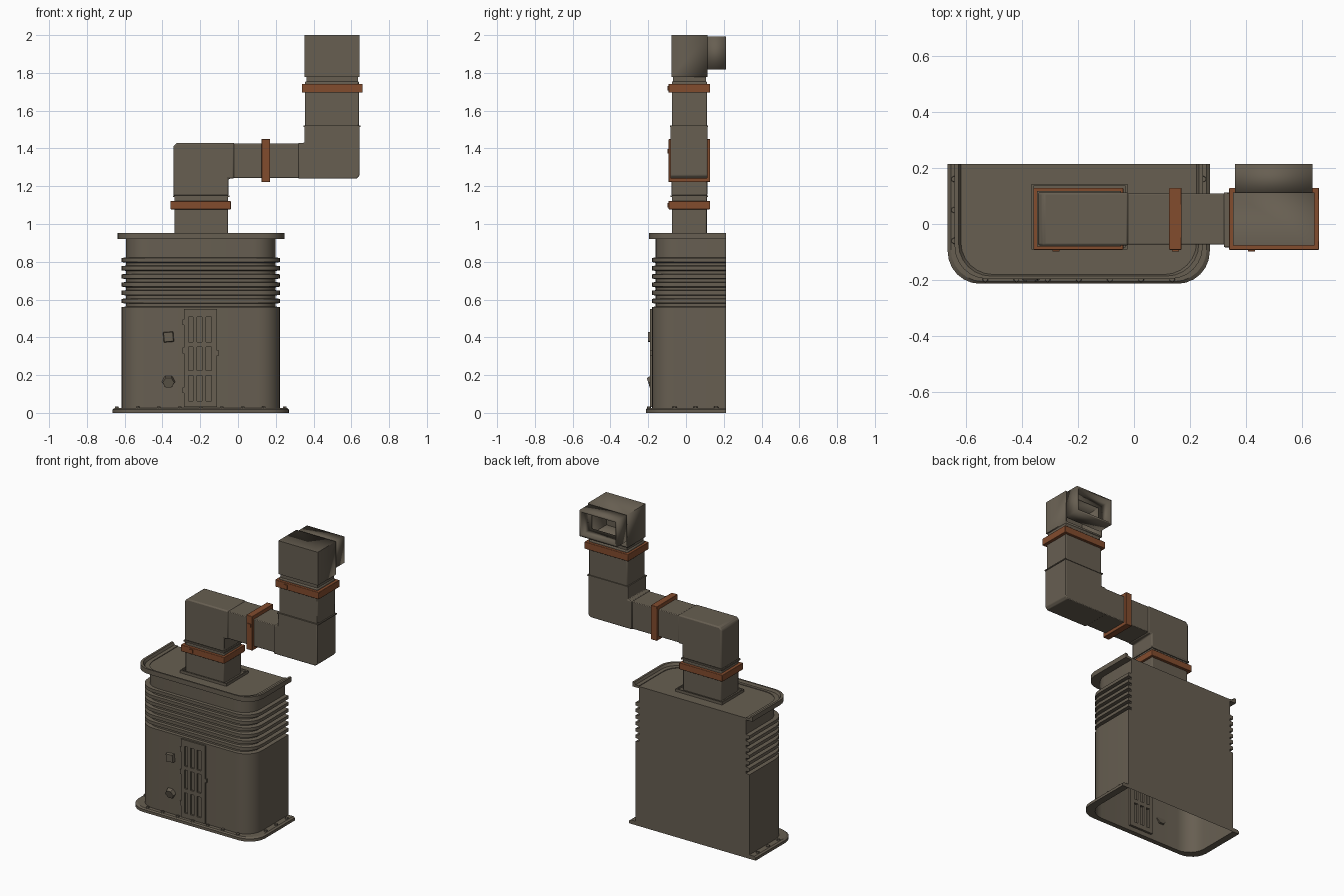
import bpy, bmesh, math
from mathutils import Matrix

if "Cube" in bpy.data.objects:
    bpy.data.objects.remove(bpy.data.objects["Cube"])


def material(name, rgb):
    m = bpy.data.materials.new(name)
    m.diffuse_color = (*rgb, 1)
    m.use_nodes = True
    m.node_tree.nodes["Principled BSDF"].inputs["Base Color"].default_value = m.diffuse_color
    return m


STEEL = material("dull_steel", (0.135, 0.113, 0.083))
RUST = material("rusty_strap", (0.225, 0.072, 0.027))
BACK = 0.213


def finish(name, bm, mat=STEEL, bevel=0):
    bmesh.ops.recalc_face_normals(bm, faces=bm.faces)
    me = bpy.data.meshes.new(name)
    bm.to_mesh(me)
    bm.free()
    me.materials.append(mat)
    ob = bpy.data.objects.new(name, me)
    bpy.context.collection.objects.link(ob)
    if bevel:
        mod = ob.modifiers.new("bevel", 'BEVEL')
        mod.width, mod.segments = bevel, 2
        mod.limit_method, mod.angle_limit = 'ANGLE', math.radians(40)
    return ob


def prism(name, pts, y0, y1, mat=STEEL, bevel=0):
    """Outline in x,z pushed along y."""
    bm = bmesh.new()
    a = [bm.verts.new((x, y0, z)) for x, z in pts]
    b = [bm.verts.new((x, y1, z)) for x, z in pts]
    bm.faces.new(a)
    bm.faces.new(b[::-1])
    for i in range(len(pts)):
        j = (i + 1) % len(pts)
        bm.faces.new((a[i], a[j], b[j], b[i]))
    return finish(name, bm, mat, bevel)


def box(name, x0, x1, y0, y1, z0, z1, mat=STEEL, bevel=0):
    return prism(name, [(x0, z0), (x1, z0), (x1, z1), (x0, z1)], y0, y1, mat, bevel)


def open_box(name, x0, x1, y0, y1, z0, z1, open_ys, wall):
    """Hollow box with its faces at the given y positions left open."""
    ob = box(name, x0, x1, y0, y1, z0, z1)
    bm = bmesh.new()
    bm.from_mesh(ob.data)
    gone = [f for f in bm.faces if any(abs(f.calc_center_median().y - y) < 1e-4 for y in open_ys)]
    bmesh.ops.delete(bm, geom=gone, context='FACES')
    bm.to_mesh(ob.data)
    bm.free()
    mod = ob.modifiers.new("wall", 'SOLIDIFY')
    mod.thickness, mod.offset = wall, -1
    return ob


def outline(off, r=0.115, n=6):
    """Flat-backed plan with two rounded front corners."""
    cx, hw, yf = -0.197, 0.42 + off, -0.18 - 0.7 * off
    right = [(hw - r + r * math.sin(k * math.pi / 2 / n), yf + r - r * math.cos(k * math.pi / 2 / n))
             for k in range(n + 1)] + [(hw, BACK)]
    return [(cx - x, y) for x, y in right[::-1]] + [(cx + x, y) for x, y in right]


def u_shell(name, section, closed):
    """Sweep a (z, offset) section round the flat-backed plan."""
    bm = bmesh.new()
    rows = [[bm.verts.new((x, y, z)) for x, y in outline(off)] for z, off in section]
    pairs = list(zip(rows, rows[1:])) + ([(rows[-1], rows[0])] if closed else [])
    for a, b in pairs:
        for i in range(len(a) - 1):
            bm.faces.new((a[i], a[i + 1], b[i + 1], b[i]))
    if closed:
        bm.faces.new([r[0] for r in rows])
        bm.faces.new([r[-1] for r in rows])
    else:
        bm.faces.new([r[0] for r in rows] + [r[-1] for r in rows[::-1]])
        bm.faces.new(rows[-1])
    return finish(name, bm)


def bolt(name, x, y, z, r, depth, sides, axis, turn=0, tilt=0):
    bm = bmesh.new()
    bmesh.ops.create_cone(bm, cap_ends=True, segments=sides, radius1=r, radius2=r * 0.85, depth=depth)
    m = Matrix.Translation((x, y, z))
    if axis == 'Y':
        m = m @ Matrix.Rotation(math.pi / 2 + tilt, 4, 'X')
    bm.transform(m @ Matrix.Rotation(turn, 4, 'Z'))
    return finish(name, bm)


# Cabinet with ribbed band, open underneath
profile = [(0.0, 0), (0.56, 0)]
step = 0.26 / 6
for i in range(6):
    z = 0.56 + step * i
    profile += [(z + 0.003, -0.025), (z + 0.018, -0.025), (z + 0.022, 0), (z + step, 0)]
profile += [(0.823, -0.025), (0.932, -0.025)]
u_shell("cabinet", profile, False)
u_shell("base_flange", [(0, 0), (0, 0.047), (0.018, 0.047), (0.026, 0.036), (0.026, 0)], True)
u_shell("top_rim", [(0.92, -0.025), (0.92, 0.022), (0.952, 0.022), (0.952, 0.008),
                    (0.936, 0), (0.936, -0.025)], True)

# Flange bolts
for i in range(7):
    bolt("flange_bolt", -0.53 + 0.111 * i, -0.196, 0.028, 0.012, 0.014, 6, 'Z')
for x in (-0.641, 0.247):
    for y in (-0.06, 0.05, 0.16):
        bolt("flange_bolt", x, y, 0.028, 0.012, 0.014, 6, 'Z')

# Vent grille: uprights and cross bars
VX, VZ = (-0.287, -0.11), (0.03, 0.55)
for x0, x1 in ((-0.287, -0.263), (-0.238, -0.218), (-0.19, -0.17), (-0.141, -0.11)):
    box("vent_upright", x0, x1, -0.191, -0.165, *VZ)
for z0, z1 in ((0.03, 0.062), (0.198, 0.225), (0.35, 0.375), (0.507, 0.55)):
    box("vent_crossbar", *VX, -0.191, -0.165, z0, z1)
box("vent_latch", -0.11, -0.1, -0.19, -0.178, 0.305, 0.33)
for z in (0.12, 0.33, 0.48):
    box("vent_hinge", -0.295, -0.287, -0.19, -0.178, z - 0.015, z + 0.015)

# Control knobs
bolt("upper_knob", -0.368, -0.186, 0.402, 0.04, 0.028, 4, 'Y', math.radians(50))
bolt("lower_knob", -0.368, -0.188, 0.163, 0.036, 0.024, 6, 'Y', math.radians(30), 0.3)

# Collar frame around the duct foot
box("duct_collar", -0.366, -0.023, -0.09, 0.143, 0.93, 0.938)
for x in (-0.366, -0.031):
    box("collar_side", x, x + 0.008, -0.09, 0.143, 0.93, 0.95)
for y in (-0.09, 0.135):
    box("collar_edge", -0.366, -0.023, y, y + 0.008, 0.93, 0.95)

# Duct run
Y0, Y1 = -0.077, 0.113
box("lower_duct", -0.337, -0.053, Y0 + 0.003, Y1 - 0.003, 0.93, 1.16, bevel=0.006)
box("lower_duct_lip", -0.345, -0.046, Y0 - 0.004, Y1 + 0.004, 1.142, 1.152)
prism("lower_elbow", [(-0.342, 1.15), (-0.342, 1.412), (-0.324, 1.43), (-0.02, 1.43), (-0.02, 1.24),
                      (-0.05, 1.24), (-0.05, 1.15)], Y0, Y1, bevel=0.008)
box("cross_duct", -0.025, 0.325, Y0 + 0.004, Y1 - 0.004, 1.244, 1.426, bevel=0.004)
prism("upper_elbow", [(0.32, 1.24), (0.32, 1.43), (0.352, 1.43), (0.352, 1.52), (0.643, 1.52),
                      (0.643, 1.256), (0.628, 1.24)], Y0 - 0.006, Y1, bevel=0.005)
box("upper_elbow_lip", 0.348, 0.648, Y0 - 0.008, Y1 + 0.004, 1.514, 1.521)
box("upper_duct", 0.355, 0.64, Y0 + 0.002, Y1 - 0.002, 1.51, 1.755, bevel=0.006)
box("neck", 0.362, 0.634, Y0 + 0.008, Y1 - 0.008, 1.75, 1.785)

# Outlet head, open to the back
open_box("outlet_head", 0.352, 0.643, Y0, Y1, 1.778, 2.0, (Y1,), 0.012)
open_box("outlet_spout", 0.36, 0.636, Y1 - 0.01, BACK, 1.818, 1.993, (Y1 - 0.01, BACK), 0.018)


# Straps round the duct
def strap(name, x0, x1, z0, z1, upright):
    box(name, x0, x1, -0.092, 0.128, z0, z1, RUST, 0.003)
    cx, cz = (x0 + x1) / 2, (z0 + z1) / 2
    dx, dz = (0, 0.05) if upright else (-0.08, 0)
    box(name + "_tab", cx + dx - 0.012, cx + dx + 0.012, -0.098, -0.09,
        cz + dz - 0.012, cz + dz + 0.012, RUST)


strap("lower_strap", -0.358, -0.038, 1.078, 1.122, False)
strap("cross_strap", 0.125, 0.17, 1.222, 1.45, True)
strap("upper_strap", 0.338, 0.66, 1.695, 1.742, False)

# Smooth the rounded cabinet corners, keep creases sharp
bpy.ops.object.select_all(action='SELECT')
bpy.context.view_layer.objects.active = bpy.data.objects["cabinet"]
bpy.ops.object.shade_smooth_by_angle(angle=math.radians(30))
